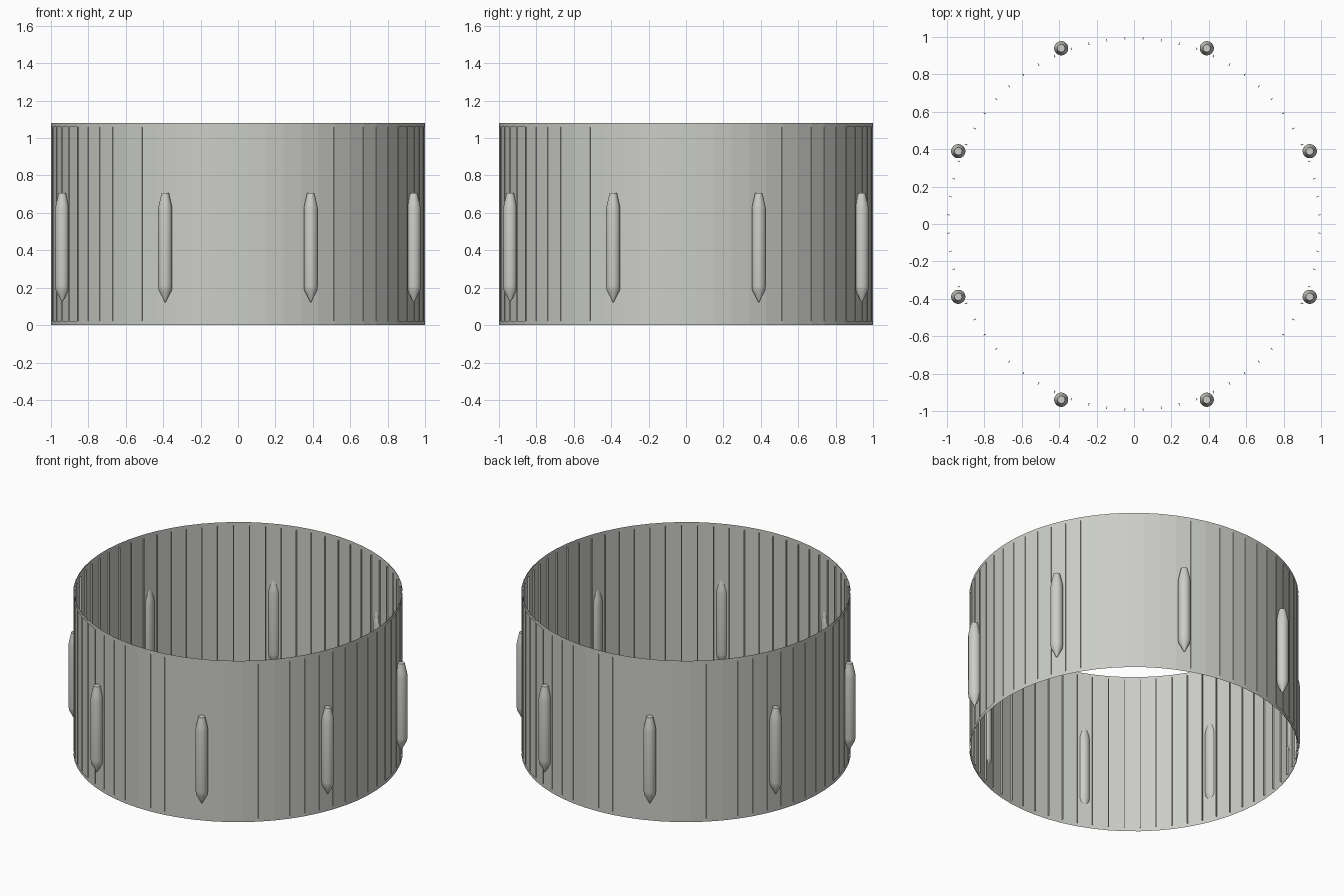
import bpy, bmesh, math
from mathutils import Matrix

cube = bpy.data.objects.get("Cube")
if cube:
    bpy.data.objects.remove(cube, do_unlink=True)

SEGMENTS = 64
STEP = math.tau / SEGMENTS
HEIGHT = 1.08
BAND = 0.022

grey = bpy.data.materials.new("pale warm grey")
colour = (0.6, 0.61, 0.57, 1)
grey.diffuse_color = colour
grey.use_nodes = True
grey.node_tree.nodes["Principled BSDF"].inputs["Base Color"].default_value = colour


def finish(name, bm):
    mesh = bpy.data.meshes.new(name)
    bm.to_mesh(mesh)
    bm.free()
    mesh.materials.append(grey)
    obj = bpy.data.objects.new(name, mesh)
    bpy.context.collection.objects.link(obj)
    return obj


def lathe(name, profile, sides):
    """Revolve (radius, height) points about z, listed from low to high."""
    bm = bmesh.new()
    rings = []
    for r, z in profile:
        ring = []
        for i in range(sides):
            a = (i + 0.5) * math.tau / sides
            ring.append(bm.verts.new((r * math.cos(a), r * math.sin(a), z)))
        rings.append(ring)
    for low, high in zip(rings, rings[1:]):
        for i in range(sides):
            j = (i + 1) % sides
            bm.faces.new((low[i], low[j], high[j], high[i]))
    # Close the ends of solid shapes only
    if profile[0][0] < 0.1:
        bm.faces.new(rings[-1])
        bm.faces.new(rings[0][::-1])
    bmesh.ops.remove_doubles(bm, verts=bm.verts, dist=0.00001)
    return finish(name, bm)


# Thin open wall with a raised band at each rim
lathe("ring_wall", [(0.997, 0), (0.997, HEIGHT)], SEGMENTS)
lathe("lower_band", [(1.001, 0), (1.001, BAND)], SEGMENTS)
lathe("upper_band", [(1.001, HEIGHT - BAND), (1.001, HEIGHT)], SEGMENTS)

# Narrow upright ribs at the panel joints
bm = bmesh.new()
for i in range(SEGMENTS):
    place = (Matrix.Rotation((i + 0.5) * STEP, 4, "Z")
             @ Matrix.Translation((0.994, 0, HEIGHT / 2))
             @ Matrix.Diagonal((0.014, 0.004, HEIGHT - 2 * BAND, 1)))
    bmesh.ops.create_cube(bm, size=1, matrix=place)
finish("panel_ribs", bm)

# Eight pointed pods set through the wall
pod_profile = [(0.0005, 0.12), (0.035, 0.185), (0.038, 0.21),
               (0.038, 0.62), (0.034, 0.645), (0.02, 0.705)]
for i in range(8):
    pod = lathe("pod_%d" % (i + 1), pod_profile, 20)
    a = (i + 0.5) * math.tau / 8
    pod.location = (1.017 * math.cos(a), 1.017 * math.sin(a), 0)
    bpy.ops.object.select_all(action="DESELECT")
    pod.select_set(True)
    bpy.context.view_layer.objects.active = pod
    bpy.ops.object.shade_smooth_by_angle(angle=math.radians(25))
